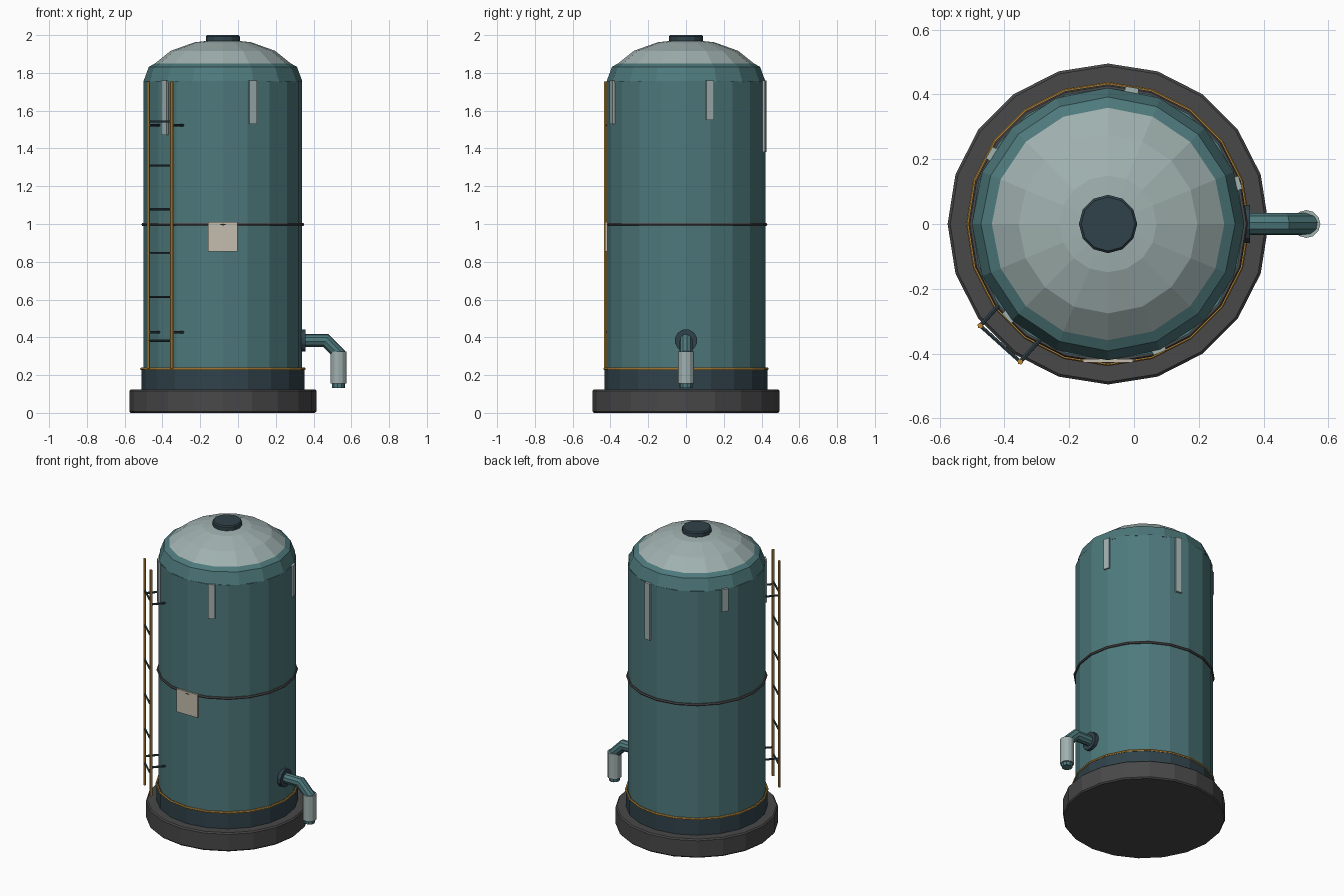
import bpy, bmesh, math
from mathutils import Vector

if "Cube" in bpy.data.objects:
    bpy.data.objects.remove(bpy.data.objects["Cube"])

CX = -0.08  # tank axis


def mat(name, r, g, b):
    m = bpy.data.materials.new(name)
    m.diffuse_color = (r, g, b, 1)
    m.use_nodes = True
    m.node_tree.nodes["Principled BSDF"].inputs["Base Color"].default_value = m.diffuse_color
    return m


TEAL = mat("teal", 0.075, 0.19, 0.20)
PALE = mat("pale_grey", 0.35, 0.44, 0.43)
DARK = mat("dark_slate", 0.03, 0.055, 0.07)
STONE = mat("dark_grey", 0.065, 0.065, 0.065)
AMBER = mat("amber", 0.5, 0.26, 0.045)
CREAM = mat("cream", 0.55, 0.51, 0.42)


def finish(name, bm, m):
    bmesh.ops.remove_doubles(bm, verts=bm.verts, dist=1e-5)
    bmesh.ops.recalc_face_normals(bm, faces=bm.faces)
    me = bpy.data.meshes.new(name)
    bm.to_mesh(me)
    bm.free()
    me.materials.append(m)
    ob = bpy.data.objects.new(name, me)
    bpy.context.collection.objects.link(ob)
    return ob


def lathe(name, profile, sides, m, closed=False, x=CX):
    """Spin (radius, z) points round a vertical axis."""
    bm = bmesh.new()
    rings = [[bm.verts.new((x + r * math.cos(math.tau * i / sides),
                            r * math.sin(math.tau * i / sides), z))
              for i in range(sides)] for r, z in profile]
    pairs = list(zip(rings, rings[1:]))
    if closed:
        pairs.append((rings[-1], rings[0]))
    else:
        bm.faces.new(rings[0])
        bm.faces.new(rings[-1])
    for a, b in pairs:
        for i in range(sides):
            j = (i + 1) % sides
            bm.faces.new((a[i], a[j], b[j], b[i]))
    return finish(name, bm, m)


def hoop(name, r, z, t, m):
    prof = [(r + t * math.cos(k * math.tau / 6), z + t * math.sin(k * math.tau / 6)) for k in range(6)]
    return lathe(name, prof, 20, m, closed=True)


def tube(name, pts, r, sides, m):
    """Sweep a circle along a path lying in one plane, with mitred bends."""
    pts = [Vector(p) for p in pts]
    bm = bmesh.new()
    d0 = (pts[1] - pts[0]).normalized()
    u = d0.orthogonal().normalized()
    v = d0.cross(u)
    ring = [pts[0] + r * (u * math.cos(math.tau * i / sides) + v * math.sin(math.tau * i / sides))
            for i in range(sides)]
    rings = [[bm.verts.new(p) for p in ring]]
    for k in range(1, len(pts)):
        d = (pts[k] - pts[k - 1]).normalized()
        n = d if k == len(pts) - 1 else (d + (pts[k + 1] - pts[k]).normalized()).normalized()
        ring = [p + d * ((pts[k] - p).dot(n) / d.dot(n)) for p in ring]
        rings.append([bm.verts.new(p) for p in ring])
    for a, b in zip(rings, rings[1:]):
        for i in range(sides):
            j = (i + 1) % sides
            bm.faces.new((a[i], a[j], b[j], b[i]))
    bm.faces.new(rings[0])
    bm.faces.new(rings[-1])
    return finish(name, bm, m)


def box(name, size, loc, angle, m):
    bm = bmesh.new()
    bmesh.ops.create_cube(bm, size=1)
    bmesh.ops.scale(bm, vec=size, verts=bm.verts)
    ob = finish(name, bm, m)
    ob.location = loc
    ob.rotation_euler.z = angle
    return ob


# Base, skirt and tank body
lathe("base_slab", [(0.488, 0), (0.495, 0.008), (0.495, 0.117), (0.487, 0.125)], 20, STONE)
lathe("skirt", [(0.432, 0.12), (0.432, 0.23)], 20, DARK)
lathe("tank_body", [(0.42, 0.22), (0.42, 1.757)], 20, TEAL)
hoop("lower_trim", 0.431, 0.233, 0.007, AMBER)
hoop("middle_band", 0.422, 0.997, 0.009, STONE)

# Shoulder, domed roof and cap
lathe("shoulder", [(0.42, 1.75), (0.42, 1.757), (0.392, 1.832), (0.355, 1.853)], 16, TEAL)
dome = [(0.39 * math.sin(math.radians(a)), 1.77 + 0.208 * math.cos(math.radians(a)))
        for a in (90, 67.5, 45, 22.5, 0.01)]
lathe("roof_dome", dome, 16, PALE)
lathe("roof_cap", [(0.09, 1.96), (0.09, 1.993), (0.083, 2.0)], 12, DARK)

# Drip straps hanging from the shoulder
for i, (deg, low) in enumerate([(223, 1.47), (292, 1.53), (17.5, 1.55), (80, 1.38), (149, 1.61)]):
    a = math.radians(deg)
    box(f"strap_{i + 1}", (0.016, 0.042, 1.76 - low),
        (CX + 0.42 * math.cos(a), 0.42 * math.sin(a), (1.76 + low) / 2), a, PALE)

# Blank sign plate on the front
box("sign_plate", (0.155, 0.012, 0.155), (CX, -0.422, 0.932), 0, CREAM)

# Ladder: rails, rungs and standoffs
a = math.radians(228)
out = Vector((math.cos(a), math.sin(a), 0))
side = Vector((-math.sin(a), math.cos(a), 0))
axis = Vector((CX, 0, 0))


def at(r, s, z):
    return axis + out * r + side * s + Vector((0, 0, z))


for n, s in (("left", -0.083), ("right", 0.083)):
    tube(f"ladder_rail_{n}", [at(0.497, s, 0.235), at(0.497, s, 1.755)], 0.009, 6, AMBER)
    for k, z in enumerate((0.427, 1.523)):
        tube(f"standoff_{n}_{k + 1}", [at(0.497, s, z), at(0.405, s, z)], 0.007, 6, DARK)
for k in range(6):
    z = 0.382 + 0.232 * k
    tube(f"ladder_rung_{k + 1}", [at(0.497, -0.083, z), at(0.497, 0.083, z)], 0.006, 6, DARK)

# Outlet pipe
tube("outlet_flange", [(0.333, 0, 0.383), (0.358, 0, 0.383)], 0.06, 12, DARK)
tube("outlet_pipe", [(0.32, 0, 0.383), (0.465, 0, 0.383), (0.532, 0, 0.315), (0.532, 0, 0.132)], 0.034, 10, TEAL)
lathe("outlet_sleeve", [(0.043, 0.155), (0.043, 0.325)], 12, PALE, x=0.532)
